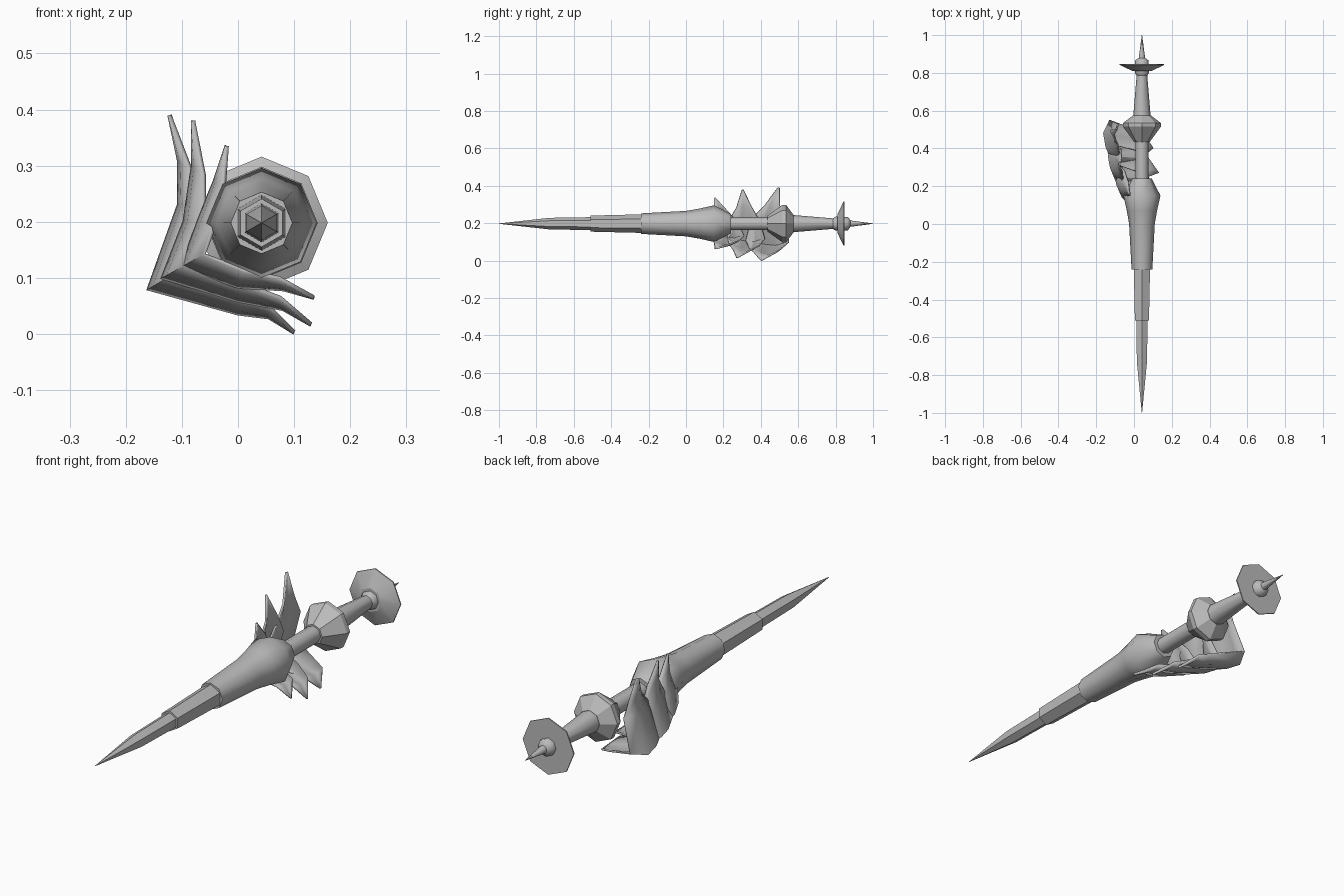
import bpy, bmesh, math
from mathutils import Vector

cube = bpy.data.objects.get("Cube")
if cube:
    bpy.data.objects.remove(cube)

AX, AZ = 0.042, 0.198      # lance axis

steel = bpy.data.materials.new("grey steel")
steel.use_nodes = True
colour = (0.5, 0.5, 0.5, 1)
steel.diffuse_color = colour
steel.node_tree.nodes["Principled BSDF"].inputs["Base Color"].default_value = colour


def finish(name, bm, angle):
    bmesh.ops.remove_doubles(bm, verts=bm.verts, dist=1e-5)
    bmesh.ops.recalc_face_normals(bm, faces=bm.faces)
    mesh = bpy.data.meshes.new(name)
    bm.to_mesh(mesh)
    bm.free()
    mesh.materials.append(steel)
    obj = bpy.data.objects.new(name, mesh)
    bpy.context.collection.objects.link(obj)
    bpy.ops.object.select_all(action='DESELECT')
    obj.select_set(True)
    bpy.context.view_layer.objects.active = obj
    bpy.ops.object.shade_smooth_by_angle(angle=math.radians(angle))
    return obj


def lathe(name, sides, profile, angle=50):
    """Turn a (y, radius) profile around the lance axis, first corner up."""
    bm = bmesh.new()
    rings = []
    for y, r in profile:
        turns = [2 * math.pi * i / sides for i in range(sides)]
        rings.append([bm.verts.new((AX + r * math.sin(t), y, AZ + r * math.cos(t)))
                      for t in turns])
    for a, b in zip(rings, rings[1:]):
        for i in range(sides):
            j = (i + 1) % sides
            bm.faces.new((a[i], a[j], b[j], b[i]))
    bm.faces.new(rings[0])
    bm.faces.new(rings[-1])
    return finish(name, bm, angle)


# Telescoping lance blade
lathe("lance_tip", 6, [(-1, 0.001), (-0.73, 0.031), (-0.48, 0.035)])
lathe("lance_middle", 6, [(-0.51, 0.043), (-0.22, 0.05)])
lathe("lance_body", 8, [(-0.24, 0.055), (0, 0.068), (0.07, 0.08),
                        (0.15, 0.098), (0.24, 0.052)])
# Grip, guard and pommel
lathe("grip", 8, [(0.2, 0.035), (0.46, 0.035)])
lathe("guard", 8, [(0.435, 0.042), (0.515, 0.1), (0.535, 0.1), (0.575, 0.047)], 25)
lathe("rear_handle", 8, [(0.56, 0.047), (0.8, 0.027)])
lathe("pommel_collar", 8, [(0.785, 0.028), (0.8, 0.038), (0.82, 0.038)])
lathe("pommel_disc", 8, [(0.81, 0.05), (0.842, 0.118), (0.847, 0.118)], 25)
lathe("pommel_knob", 8, [(0.84, 0.036), (0.865, 0.036), (0.88, 0.017)])
lathe("pommel_spike", 8, [(0.87, 0.018), (1, 0.001)])


def plate(name, stations):
    """Bent hand guard plate; stations are (x, z, front y, rear y, depth)."""
    bm = bmesh.new()
    rows = []
    for x, z, front, rear, depth in stations:
        ridge = Vector((x, 0, z))
        inward = (Vector((AX, 0, AZ)) - ridge).normalized()
        row = []
        for t, d in ((0, 1), (0.4, 0.25), (0.7, 0), (1, 0.7)):
            p = ridge + inward * depth * d
            p.y = front + (rear - front) * t
            row.append(bm.verts.new(p))
        rows.append(row)
    for a, b in zip(rows, rows[1:]):
        for i in range(3):
            bm.faces.new((a[i], a[i + 1], b[i + 1], b[i]))
    obj = finish(name, bm, 45)
    solid = obj.modifiers.new("thickness", 'SOLIDIFY')
    solid.thickness = 0.008
    solid.offset = 0


# Three nested plates, each from upper spike round the corner to lower spike
plate("front_plate", [(-0.02, 0.335, 0.15, 0.155, 0), (-0.04, 0.275, 0.15, 0.22, 0.02),
                      (-0.07, 0.2, 0.12, 0.28, 0.03), (-0.1, 0.12, 0.14, 0.31, 0.045),
                      (0, 0.085, 0.14, 0.28, 0.03), (0.08, 0.08, 0.15, 0.25, 0.02),
                      (0.135, 0.065, 0.155, 0.16, 0)])
plate("middle_plate", [(-0.08, 0.38, 0.3, 0.305, 0), (-0.08, 0.3, 0.27, 0.35, 0.025),
                       (-0.095, 0.2, 0.22, 0.4, 0.035), (-0.135, 0.1, 0.22, 0.42, 0.05),
                       (0, 0.06, 0.23, 0.39, 0.03), (0.08, 0.045, 0.25, 0.35, 0.02),
                       (0.13, 0.017, 0.27, 0.275, 0)])
plate("rear_plate", [(-0.122, 0.39, 0.49, 0.5, 0), (-0.105, 0.31, 0.42, 0.5, 0.025),
                     (-0.105, 0.23, 0.35, 0.53, 0.03), (-0.16, 0.08, 0.32, 0.55, 0.055),
                     (0, 0.037, 0.34, 0.5, 0.03), (0.055, 0.03, 0.36, 0.48, 0.02),
                     (0.1, 0.003, 0.4, 0.405, 0)])
